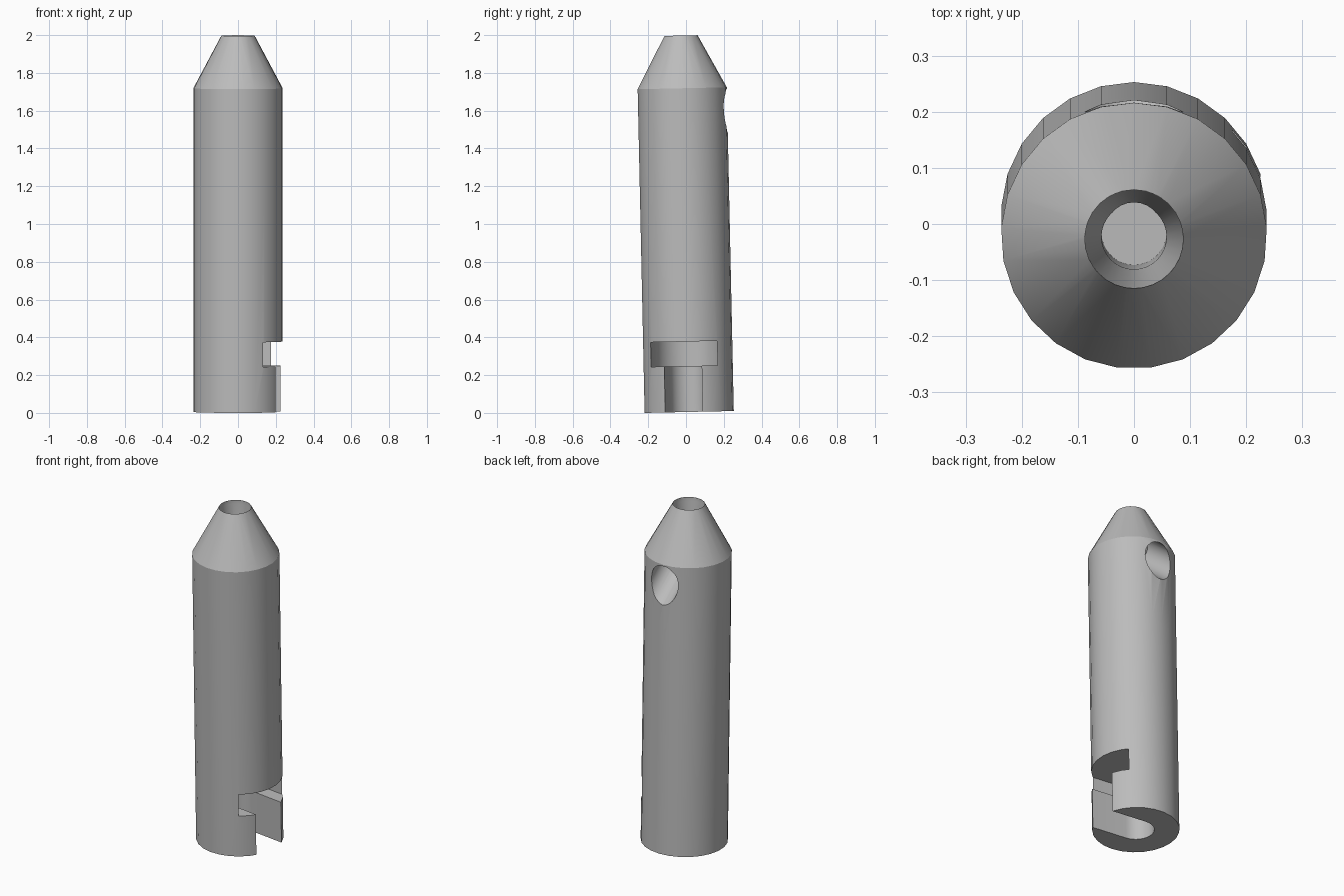
import bpy, bmesh, math
from mathutils import Matrix, Vector

cube = bpy.data.objects.get("Cube")
if cube:
    bpy.data.objects.remove(cube, do_unlink=True)

steel = bpy.data.materials.new("grey_metal")
steel.use_nodes = True
GREY = (0.5, 0.5, 0.5, 1)
steel.diffuse_color = GREY
steel.node_tree.nodes["Principled BSDF"].inputs["Base Color"].default_value = GREY


def make_object(name, bm):
    bmesh.ops.recalc_face_normals(bm, faces=bm.faces)
    mesh = bpy.data.meshes.new(name)
    bm.to_mesh(mesh)
    bm.free()
    mesh.materials.append(steel)
    obj = bpy.data.objects.new(name, mesh)
    bpy.context.collection.objects.link(obj)
    return obj


def lathe(name, profile, sides):
    """Closed solid of revolution from (radius, height) pairs, one vertex facing +y."""
    bm = bmesh.new()
    rings = []
    for r, z in profile:
        angles = [math.pi / 2 + math.tau * i / sides for i in range(sides)]
        rings.append([bm.verts.new((r * math.cos(a), r * math.sin(a), z)) for a in angles])
    for low, high in zip(rings, rings[1:]):
        for i in range(sides):
            j = (i + 1) % sides
            bm.faces.new((low[i], low[j], high[j], high[i]))
    bm.faces.new(rings[0])
    bm.faces.new(rings[-1])
    return make_object(name, bm)


def slot(name, half_width, bottom, top, steps=16):
    """U-shaped prism: rounded around the axis, open towards +x."""
    outline = [(0.4, half_width)]
    for i in range(steps + 1):
        a = math.pi / 2 + math.pi * i / steps
        outline.append((half_width * math.cos(a), half_width * math.sin(a)))
    outline.append((0.4, -half_width))
    bm = bmesh.new()
    face = bm.faces.new([bm.verts.new((x, y, bottom)) for x, y in outline])
    extruded = bmesh.ops.extrude_face_region(bm, geom=[face])["geom"]
    bmesh.ops.translate(bm, vec=(0, 0, top - bottom),
                        verts=[v for v in extruded if isinstance(v, bmesh.types.BMVert)])
    obj = make_object(name, bm)
    obj.data.transform(Matrix.Rotation(math.radians(-7.2), 4, "Z"))
    return obj


# Body: straight shaft with a tapered nose
body = lathe("shaft_body", [(0.237, 0), (0.237, 1.19), (0.237, 1.714), (0.088, 1.993)], 25)

# Nose bore, tapering to a blind hole
nose_bore = lathe("nose_bore_cutter", [(0.058, 1.45), (0.058, 1.8), (0.0875, 1.97), (0.0875, 2.1)], 32)

# Side hole, sloping up and inwards to meet the nose bore
side_hole = lathe("side_hole_cutter", [(0.088, 0), (0.088, 0.6)], 32)
outward = Vector((0, math.cos(math.radians(40)), -math.sin(math.radians(40))))
turn = outward.to_track_quat("Z", "X").to_matrix().to_4x4()
side_hole.data.transform(Matrix.Translation((0, 0.02, 1.772)) @ turn)

# Keyhole slot at the foot: narrow throat below a wide pocket
throat = slot("throat_cutter", 0.1, -0.1, 0.3)
pocket = slot("pocket_cutter", 0.177, 0.243, 0.373)

for cutter in (nose_bore, side_hole, throat, pocket):
    cutter.hide_render = True
    mod = body.modifiers.new(cutter.name, "BOOLEAN")
    mod.operation = "DIFFERENCE"
    mod.solver = "EXACT"
    mod.object = cutter
    bpy.context.view_layer.objects.active = body
    bpy.ops.object.modifier_apply(modifier=mod.name)
    bpy.data.objects.remove(cutter, do_unlink=True)

# Slight backward lean, resting on the lowest rim
body.data.transform(Matrix.Translation((0, 0.016, 0.005)) @ Matrix.Rotation(0.0215, 4, "X"))

bpy.ops.object.select_all(action="DESELECT")
body.select_set(True)
bpy.context.view_layer.objects.active = body
bpy.ops.object.shade_smooth_by_angle(angle=math.radians(24))
